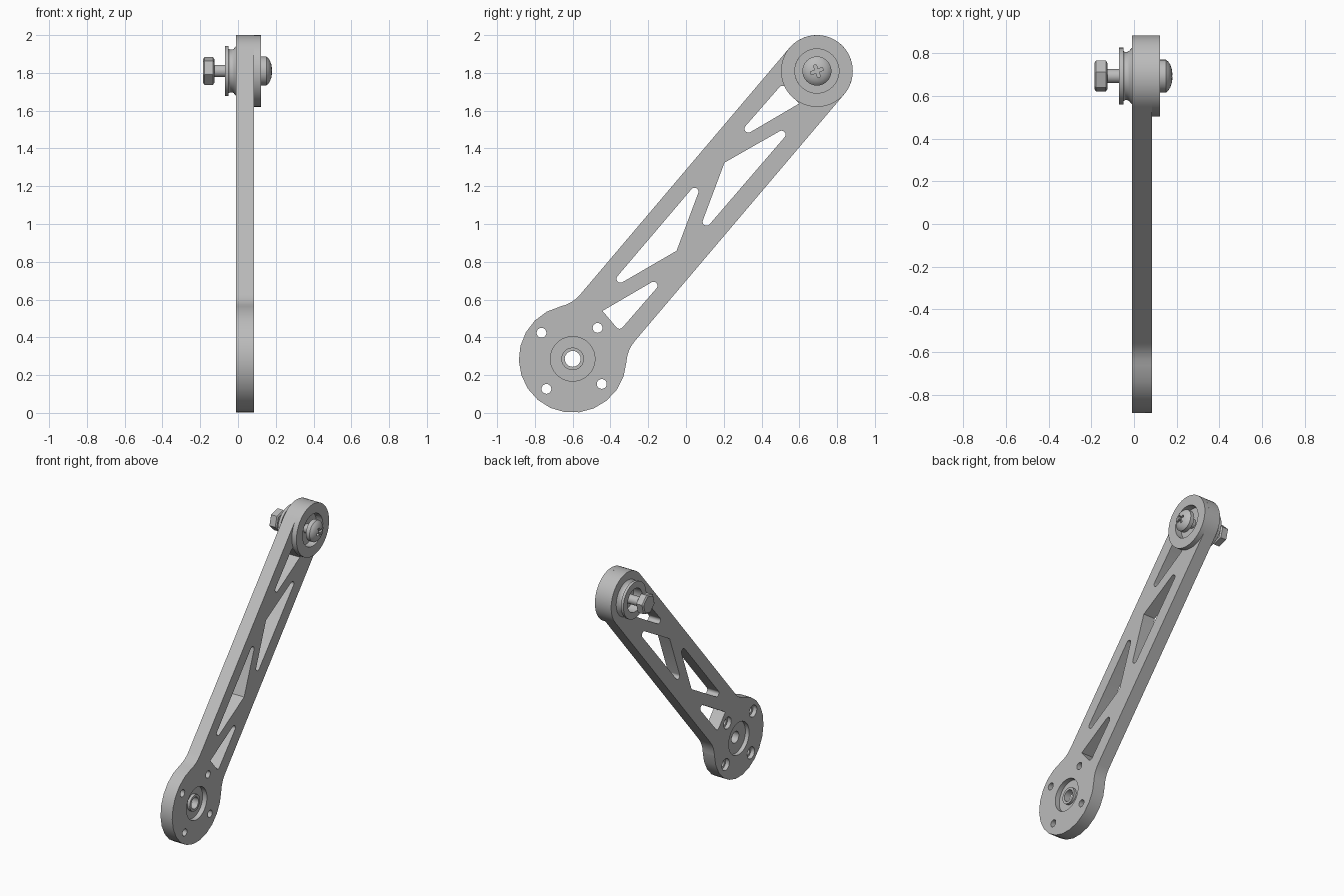
import bpy, bmesh, math
from mathutils import Vector, Matrix

if "Cube" in bpy.data.objects:
    bpy.data.objects.remove(bpy.data.objects["Cube"])

HUB = Vector((-0.6, 0.286))        # big lower disc centre (y, z)
TIP = Vector((0.693, 1.81))        # upper disc centre (y, z)
AXIS = (TIP - HUB).normalized()
SIDE = Vector((-AXIS.y, AXIS.x))
LENGTH = (TIP - HUB).length
X0, X1 = -0.01, 0.085              # plate thickness range

grey = bpy.data.materials.new("plain_grey")
grey.diffuse_color = (0.5, 0.5, 0.5, 1)
grey.use_nodes = True
grey.node_tree.nodes["Principled BSDF"].inputs["Base Color"].default_value = grey.diffuse_color


def finish(name, bm):
    bmesh.ops.recalc_face_normals(bm, faces=bm.faces)
    me = bpy.data.meshes.new(name)
    bm.to_mesh(me)
    bm.free()
    me.materials.append(grey)
    ob = bpy.data.objects.new(name, me)
    bpy.context.collection.objects.link(ob)
    return ob


def prism(name, pts, x0, x1):
    """Extrude a (y, z) outline along x."""
    bm = bmesh.new()
    f = bm.faces.new([bm.verts.new((x0, p[0], p[1])) for p in pts])
    r = bmesh.ops.extrude_face_region(bm, geom=[f])
    vs = [v for v in r["geom"] if isinstance(v, bmesh.types.BMVert)]
    bmesh.ops.translate(bm, vec=(x1 - x0, 0, 0), verts=vs)
    return finish(name, bm)


def lathe(name, profile, c, n=40, closed=True, turn=0.0):
    """Spin (x, radius) points about the x direction through c."""
    bm = bmesh.new()
    rings = []
    for x, r in profile:
        rings.append([bm.verts.new((x, c[0] + r * math.cos(turn + 2 * math.pi * i / n),
                                    c[1] + r * math.sin(turn + 2 * math.pi * i / n)))
                      for i in range(n)])
    pairs = list(zip(rings, rings[1:]))
    if closed:                       # ring-shaped section
        pairs.append((rings[-1], rings[0]))
    else:                            # solid with end caps
        bm.faces.new(rings[0])
        bm.faces.new(rings[-1])
    for a, b in pairs:
        for i in range(n):
            j = (i + 1) % n
            bm.faces.new((a[i], a[j], b[j], b[i]))
    return finish(name, bm)


def cut(ob, cutter):
    m = ob.modifiers.new("cut", "BOOLEAN")
    m.operation = "DIFFERENCE"
    m.solver = "EXACT"
    m.object = cutter
    bpy.context.view_layer.objects.active = ob
    bpy.ops.object.modifier_apply(modifier=m.name)
    bpy.data.objects.remove(cutter)


def arc(c, r, a0, a1, n):
    return [(c[0] + r * math.cos(math.radians(a0 + (a1 - a0) * i / n)),
             c[1] + r * math.sin(math.radians(a0 + (a1 - a0) * i / n))) for i in range(n + 1)]


def hull(pts):
    """Convex outline of 2D points."""
    pts = sorted(set(pts))

    def half(seq):
        out = []
        for p in seq:
            while len(out) > 1 and ((out[-1][0] - out[-2][0]) * (p[1] - out[-2][1])
                                    - (out[-1][1] - out[-2][1]) * (p[0] - out[-2][0])) <= 1e-9:
                out.pop()
            out.append(p)
        return out[:-1]
    return half(pts) + half(pts[::-1])


# arm plate: large disc, fillets, straight sides, round end
uv = arc((0, 0), 0.285, 53.13, 306.87, 16)
uv += arc((0.285, -0.38), 0.19, 126.87, 90, 4)
uv += arc((LENGTH, 0), 0.19, -90, 90, 24)
uv += arc((0.285, 0.38), 0.19, 270, 233.13, 4)[:-1]
arm = prism("arm_plate", [HUB + AXIS * u + SIDE * v for u, v in uv], X0, X1)

# truss openings: two rounded corners and one sharp corner each
R = 0.021
for a, b, s in [((0.331, 1.505), (0.511, 1.711), (0.598, 1.637)),
                ((0.506, 1.473), (0.109, 1.012), (0.204, 1.325)),
                ((0.045, 1.171), (-0.347, 0.710), (-0.05, 0.858)),
                ((-0.172, 0.673), (-0.352, 0.466), (-0.442, 0.540))]:
    pts = arc(a, R, 0, 345, 23) + arc(b, R, 0, 345, 23) + [s]
    cut(arm, prism("opening_cutter", hull(pts), -0.2, 0.3))

# hub: pockets on both sides and a through hole
cut(arm, lathe("pocket", [(0.05, 0.118), (0.2, 0.118)], HUB, closed=False))
cut(arm, lathe("pocket", [(-0.2, 0.118), (0.02, 0.118)], HUB, closed=False))
cut(arm, lathe("bore", [(-0.2, 0.05), (0.2, 0.05)], HUB, 24, False))

# four mounting holes, counterbored at the back
for p in [(-0.765, 0.424), (-0.468, 0.45), (-0.739, 0.127), (-0.446, 0.153)]:
    cut(arm, lathe("hole", [(-0.2, 0.026), (0.2, 0.026)], p, 20, False))
    cut(arm, lathe("counterbore", [(-0.2, 0.043), (0.02, 0.043)], p, 20, False))

# bore for the bearing in the tip
cut(arm, lathe("tip_bore", [(-0.2, 0.117), (0.2, 0.117)], TIP, 40, False))

lathe("hub_bushing", [(0.02, 0.042), (0.07, 0.042), (0.07, 0.06), (0.02, 0.06)], HUB, 24)
lathe("tip_collar", [(X1, 0.117), (0.122, 0.117), (0.122, 0.19), (X1, 0.19)], TIP, 48)
lathe("bearing", [(0.0, 0.03), (0.07, 0.03), (0.07, 0.117), (0.0, 0.117)], TIP)

# grooved flange behind the tip
lathe("flange", [(-0.07, 0.085), (-0.07, 0.133), (-0.05, 0.133), (-0.05, 0.118), (-0.042, 0.113),
                 (-0.032, 0.113), (-0.022, 0.118), (-0.014, 0.128), (-0.008, 0.133),
                 (0.0, 0.116), (0.0, 0.085)], TIP)

# screw shank, domed head with cross slot, and hex nut
lathe("screw_shank", [(-0.15, 0.033), (0.13, 0.033)], TIP, 24, False)
head = lathe("screw_head", [(0.12, 0.077), (0.15, 0.077), (0.161, 0.067), (0.17, 0.053),
                            (0.177, 0.033), (0.18, 0.012)], TIP, 32, False)
for k in range(2):
    a = math.radians(20 + 90 * k)
    d, e = Vector((math.cos(a), math.sin(a))), Vector((-math.sin(a), math.cos(a)))
    pts = [TIP + d * i * 0.034 + e * j * 0.008 for i, j in ((-1, -1), (1, -1), (1, 1), (-1, 1))]
    cut(head, prism("slot_cutter", pts, 0.16, 0.25))
lathe("hex_nut", [(-0.185, 0.064), (-0.178, 0.0755), (-0.132, 0.0755), (-0.125, 0.064)],
      TIP, 6, False, math.radians(15))

# smooth curved sides, keep edges sharp
for ob in bpy.context.scene.objects:
    bpy.ops.object.select_all(action="DESELECT")
    ob.select_set(True)
    bpy.context.view_layer.objects.active = ob
    bpy.ops.object.shade_smooth_by_angle(angle=math.radians(28))
